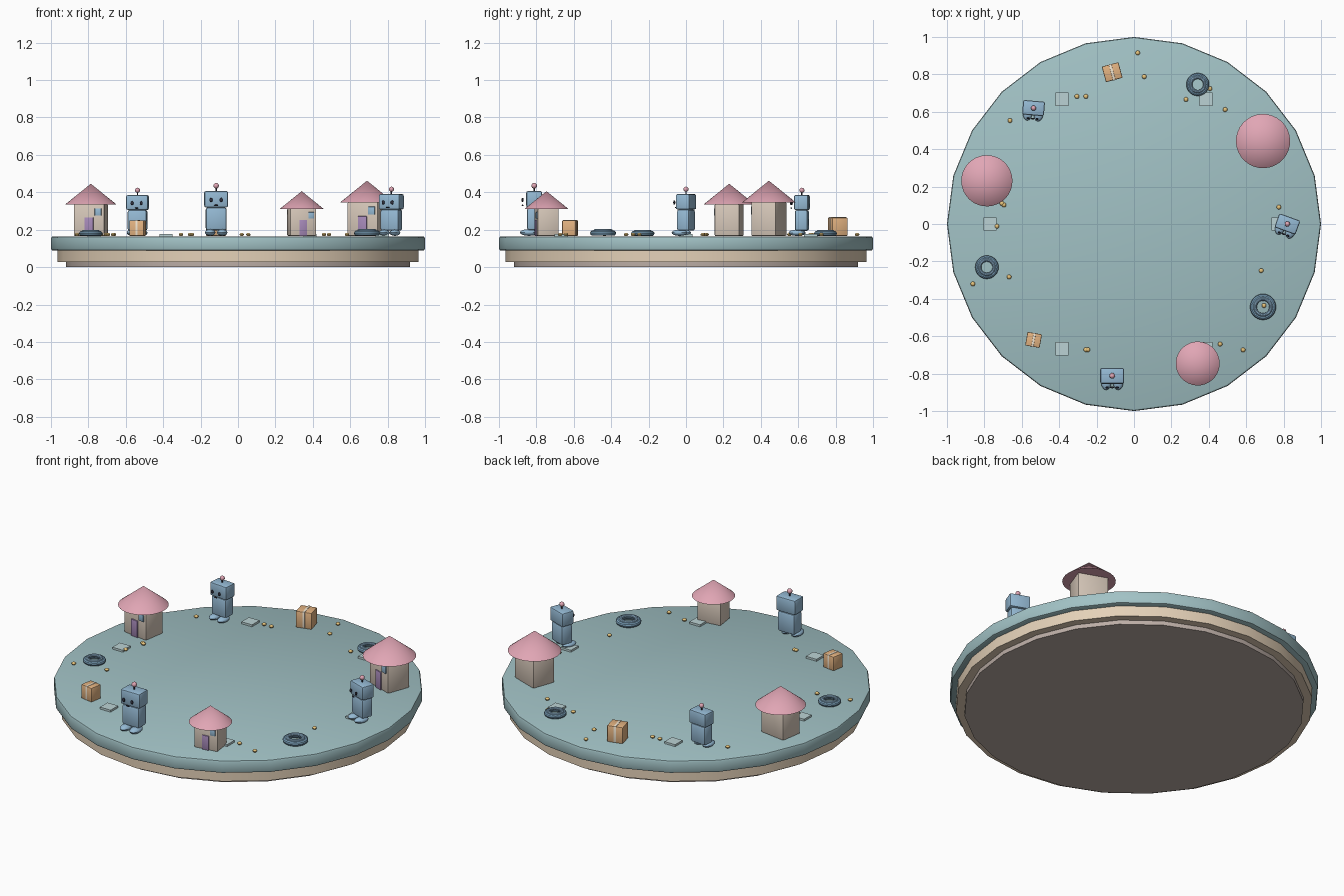
import bpy, math
from mathutils import Matrix, Vector

if "Cube" in bpy.data.objects:
    bpy.data.objects.remove(bpy.data.objects["Cube"])

PALETTE = {
    "teal": (0.36, 0.54, 0.56), "sand": (0.78, 0.64, 0.48), "brown": (0.50, 0.42, 0.38),
    "wall": (0.68, 0.58, 0.49), "roof": (0.75, 0.38, 0.46), "purple": (0.38, 0.25, 0.48),
    "blue": (0.30, 0.49, 0.66), "black": (0.03, 0.03, 0.05), "crate": (0.77, 0.45, 0.22),
    "tape": (0.9, 0.8, 0.65), "gold": (0.8, 0.55, 0.2), "stone": (0.5, 0.65, 0.66),
    "ring": (0.2, 0.36, 0.5),
}
MATS = {}
for key, rgb in PALETTE.items():
    MATS[key] = bpy.data.materials.new(key)
    MATS[key].diffuse_color = (*rgb, 1)

GROUND = 0.17


def finish(name, color, frame, bevel=0.0, segments=2):
    """Name, colour, bevel, smooth and place the active object."""
    ob = bpy.context.object
    ob.name = name
    bpy.ops.object.transform_apply(location=True, rotation=True, scale=True)
    ob.data.materials.append(MATS[color])
    if bevel:
        mod = ob.modifiers.new("bevel", "BEVEL")
        mod.width, mod.segments = bevel, segments
        bpy.ops.object.modifier_apply(modifier=mod.name)
    bpy.ops.object.shade_smooth_by_angle(angle=math.radians(35))
    if frame is not None:
        ob.data.transform(frame)
    return ob


def box(name, color, size, loc, frame=None, bevel=0.0):
    bpy.ops.mesh.primitive_cube_add(size=1, location=loc)
    bpy.context.object.scale = size
    return finish(name, color, frame, bevel)


def ball(name, color, radii, loc, frame=None, seg=14):
    bpy.ops.mesh.primitive_uv_sphere_add(segments=seg, ring_count=seg // 2 + 1, radius=1, location=loc)
    bpy.context.object.scale = radii
    return finish(name, color, frame)


def cone(name, color, r1, r2, z0, z1, frame=None, sides=24, bevel=0.0):
    bpy.ops.mesh.primitive_cone_add(vertices=sides, radius1=r1, radius2=r2, depth=z1 - z0,
                                    location=(0, 0, (z0 + z1) / 2))
    return finish(name, color, frame, bevel)


def torus(name, color, major, minor, z, frame):
    bpy.ops.mesh.primitive_torus_add(major_segments=28, minor_segments=10, major_radius=major,
                                     minor_radius=minor, location=(0, 0, z))
    return finish(name, color, frame)


def house(f):
    box("house_walls", "wall", (0.175, 0.14, 0.18), (0, 0, 0.09), f, 0.006)
    cone("house_roof", "roof", 0.145, 0, 0.178, 0.295, f, 32)
    box("house_door", "purple", (0.05, 0.012, 0.105), (0, -0.071, 0.0525), f, 0.002)
    box("house_window", "blue", (0.038, 0.012, 0.042), (0.053, -0.071, 0.135), f, 0.002)


def robot(f):
    box("robot_body", "blue", (0.112, 0.076, 0.122), (0, 0, 0.091), f, 0.012)
    box("robot_head", "blue", (0.128, 0.085, 0.088), (0, 0, 0.196), f, 0.01)
    for s in (-1, 1):
        ball("robot_foot", "blue", (0.029, 0.048, 0.018), (0.032 * s, -0.028, 0.018), f)
        ball("robot_eye", "black", (0.009, 0.006, 0.012), (0.027 * s, -0.062, 0.192), f, 10)
    ball("robot_mouth", "black", (0.012, 0.005, 0.004), (0, -0.062, 0.163), f, 10)
    cone("robot_antenna", "black", 0.004, 0.004, 0.238, 0.262, f, 8)
    ball("robot_antenna_tip", "roof", (0.015,) * 3, (0, 0, 0.268), f)


def crate(f):
    box("crate_box", "crate", (0.092, 0.086, 0.098), (0, 0, 0.049), f, 0.005)
    box("crate_tape", "tape", (0.014, 0.089, 0.098), (0, 0, 0.051), f, 0.002)


def ring(f):
    torus("ring_outer", "ring", 0.055, 0.0145, 0.0145, f)
    torus("ring_inner", "blue", 0.043, 0.010, 0.026, f)


# Round stepped base
cone("base_foot", "brown", 0.92, 0.92, 0, 0.03)
cone("base_middle", "sand", 0.966, 0.966, 0.026, 0.092)
cone("base_top", "teal", 1.0, 1.0, 0.088, 0.165, bevel=0.012)

# Eleven props around the rim: builder, scale, turn in degrees
props = [(robot, 0.93, -20), (house, 1.0, -20), (ring, 0.88, 0), (crate, 1.0, 15),
         (robot, 0.91, -5), (house, 0.945, -9), (ring, 0.9, 0), (crate, 0.85, -10),
         (robot, 1.0, 0), (house, 0.81, 8), (ring, 1.0, 0)]
for i, (build, scale, turn) in enumerate(props):
    a = math.tau * i / len(props)
    frame = (Matrix.Translation(Vector((0.82 * math.cos(a), 0.82 * math.sin(a), GROUND - 0.003)))
             @ Matrix.Rotation(math.radians(turn), 4, "Z") @ Matrix.Scale(scale, 4))
    build(frame)

# Paving tiles
for i in range(6):
    a = math.tau * i / 6
    box("paving_tile", "stone", (0.07, 0.07, 0.012), (0.77 * math.cos(a), 0.77 * math.sin(a), 0.171))

# Scattered pebbles
pebbles = [(.02, .915), (.055, .788), (-.305, .682), (-.257, .682), (-.663, .553), (.278, .666),
           (.406, .724), (.487, .612), (.775, .09), (.68, -.249), (.695, -.436), (.46, -.642),
           (.583, -.673), (-.257, -.672), (-.246, -.672), (-.668, -.283), (-.861, -.32),
           (-.733, -.012), (-.706, .11), (-.695, .102)]
for x, y in pebbles:
    ball("pebble", "gold", (0.0125, 0.0125, 0.009), (x, y, 0.174), seg=10)

for m in bpy.data.materials:
    if m.users and not m.is_grease_pencil:
        m.use_nodes = True
        m.node_tree.nodes["Principled BSDF"].inputs["Base Color"].default_value = m.diffuse_color
